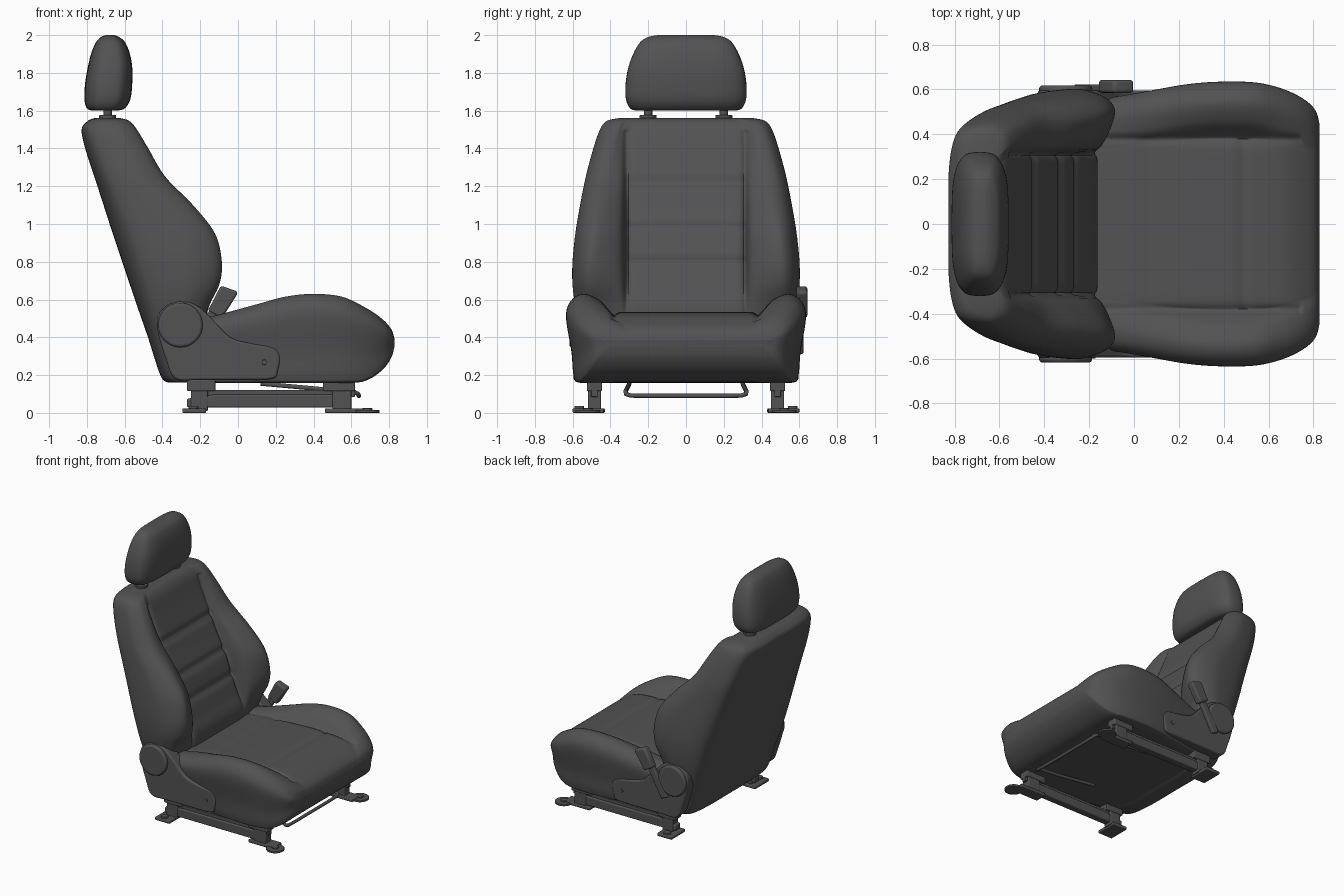
import bpy, bmesh, math
from mathutils import Vector

if "Cube" in bpy.data.objects:
    bpy.data.objects.remove(bpy.data.objects["Cube"])

mat = bpy.data.materials.new("charcoal")
mat.diffuse_color = (0.085, 0.085, 0.088, 1)
mat.use_nodes = True
mat.node_tree.nodes["Principled BSDF"].inputs["Base Color"].default_value = mat.diffuse_color


def finish(name, bm, bevel=0, angle=40):
    """Turn a bmesh into a smooth-shaded object."""
    bmesh.ops.recalc_face_normals(bm, faces=bm.faces)
    me = bpy.data.meshes.new(name)
    bm.to_mesh(me)
    bm.free()
    ob = bpy.data.objects.new(name, me)
    bpy.context.collection.objects.link(ob)
    me.materials.append(mat)
    bpy.ops.object.select_all(action='DESELECT')
    ob.select_set(True)
    bpy.context.view_layer.objects.active = ob
    bpy.ops.object.shade_smooth_by_angle(angle=math.radians(angle))
    if bevel:
        m = ob.modifiers.new("bevel", 'BEVEL')
        m.width, m.segments, m.limit_method = bevel, 3, 'ANGLE'
    return ob


def spline(pts, n, closed):
    """Catmull-Rom samples through the points."""
    c, out = len(pts), []
    get = (lambda i: pts[i % c]) if closed else (lambda i: pts[max(0, min(c - 1, i))])
    for i in range(c if closed else c - 1):
        a, b, d, e = (get(i + k) for k in (-1, 0, 1, 2))
        for k in range(n):
            t = k / n
            out.append(0.5 * (2 * b + (d - a) * t + (2 * a - 5 * b + 4 * d - e) * t * t
                              + (3 * b - a - 3 * d + e) * t ** 3))
    return out if closed else out + [pts[-1]]


def mirror_ring(half):
    return half + [Vector((p.x, -p.y, p.z)) for p in half[-2:0:-1]]


def loft(name, rings, nu, nv, dent=None):
    """Smooth skin through closed rings, with capped ends."""
    rings = [spline(r, nu, True) for r in rings]
    cols = [spline(list(c), nv, False) for c in zip(*rings)]
    bm = bmesh.new()
    grid = [[bm.verts.new(dent(p) if dent else p) for p in row] for row in zip(*cols)]
    m = len(grid[0])
    for r, s in zip(grid, grid[1:]):
        for i in range(m):
            j = (i + 1) % m
            bm.faces.new((r[i], r[j], s[j], s[i]))
    bm.faces.new(grid[0])
    bm.faces.new(grid[-1])
    return finish(name, bm, angle=60)


def prism(name, outline, y0, y1, bevel=0.008, smooth=0):
    """Side outline in x, z extruded along y."""
    pts = [Vector((x, y0, z)) for x, z in outline]
    if smooth:
        pts = spline(pts, smooth, True)
    bm = bmesh.new()
    a = [bm.verts.new(p) for p in pts]
    b = [bm.verts.new((p.x, y1, p.z)) for p in pts]
    bm.faces.new(a)
    bm.faces.new(b)
    for i in range(len(a)):
        j = (i + 1) % len(a)
        bm.faces.new((a[i], a[j], b[j], b[i]))
    return finish(name, bm, bevel)


def box(name, x0, x1, y0, y1, z0, z1, bevel=0.006):
    return prism(name, [(x0, z0), (x1, z0), (x1, z1), (x0, z1)], y0, y1, bevel)


def disc(name, x, z, r, y0, y1, bevel=0.01):
    ring = [(x + r * math.cos(k * math.pi / 20), z + r * math.sin(k * math.pi / 20)) for k in range(40)]
    return prism(name, ring, y0, y1, bevel)


def post(name, x, y, r, z0, z1, bevel=0.004):
    bm = bmesh.new()
    bmesh.ops.create_cone(bm, cap_ends=True, segments=24, radius1=r, radius2=r, depth=z1 - z0)
    bmesh.ops.translate(bm, verts=bm.verts, vec=(x, y, (z0 + z1) / 2))
    return finish(name, bm, bevel)


def groove(d, width=0.016):
    return math.exp(-(d / width) ** 2)


# Backrest: z, back x, centre front x, bolster front x, half width
def back_ring(z, xb, xc, xf, w):
    d = xf - xb
    yi = min(0.32, 0.68 * w)
    half = [(xb, 0), (xb, .5 * w), (xb + .08 * d, .82 * w), (xb + .25 * d, .95 * w),
            (xb + .6 * d, w), (xf - .2 * d, .98 * w), (xf - .04 * d, .91 * w),
            (xf, .8 * w), (xc + .6 * (xf - xc), yi + .03), (xc, yi - .01),
            (xc, yi - .05), (xc, 0)]
    return mirror_ring([Vector((x, y, z)) for x, y in half])


def back_dent(p):
    if p.x > -0.83 + (1.47 - p.z) * 0.328 + 0.12 and p.z < 1.5:
        if abs(p.y) < 0.32:
            p.x -= 0.016 * max(groove(p.z - g, 0.02) for g in (1.22, 0.98, 0.8))
        p.x -= 0.012 * groove(abs(p.y) - 0.315)
    return p


back = [(.16, -.37, -.24, -.24, .48), (.2, -.41, -.2, -.2, .52), (.4, -.475, -.17, -.2, .555),
        (.56, -.53, -.165, -.155, .585), (.68, -.57, -.21, -.1, .6), (.8, -.61, -.255, -.088, .6),
        (.95, -.66, -.31, -.125, .585), (1.1, -.709, -.385, -.24, .56), (1.25, -.758, -.455, -.385, .53),
        (1.4, -.807, -.52, -.475, .49), (1.5, -.826, -.56, -.535, .455),
        (1.545, -.795, -.595, -.575, .42), (1.56, -.76, -.63, -.62, .36)]
loft("backrest", [back_ring(*k) for k in back], 6, 8, back_dent)


# Seat cushion: x, bottom z, centre top z, bolster top z, half width
def seat_ring(x, zb, zc, zt, w):
    h = zt - zb
    half = [(0, zb), (.6 * w, zb), (.88 * w, zb), (.935 * w, zb + .07 * h), (.955 * w, zb + .35 * h),
            (w, zb + .75 * h), (.955 * w, zt - .07 * h), (.85 * w, zt),
            (.72 * w, zc + .65 * (zt - zc)), (.62 * w, zc), (.52 * w, zc), (0, zc)]
    return mirror_ring([Vector((x, y, z)) for y, z in half])


def seat_dent(p):
    if p.z > 0.4 and p.x < 0.75:
        p.z -= 0.012 * groove(abs(p.y) - 0.38)
        if abs(p.y) < 0.38:
            p.z -= 0.012 * groove(p.x - 0.49, 0.02) + 0.008 * groove(p.x - 0.06, 0.02)
    return p


seat = [(-.36, .2, .4, .4, .5), (-.3, .165, .46, .47, .54), (-.1, .16, .5, .52, .565),
        (.1, .16, .52, .575, .6), (.25, .16, .53, .615, .625), (.4, .16, .535, .63, .635),
        (.55, .16, .53, .615, .63), (.67, .17, .515, .56, .6), (.76, .225, .475, .5, .555),
        (.81, .29, .435, .445, .505), (.828, .35, .39, .395, .44)]
loft("seat_cushion", [seat_ring(*k) for k in seat], 6, 8, seat_dent)


# Headrest: z, back x, front x, half width
def head_ring(z, x0, x1, w):
    ring = []
    for k in range(24):
        c, s = math.cos(k * math.pi / 12), math.sin(k * math.pi / 12)
        ring.append(Vector(((x0 + x1) / 2 + (x1 - x0) / 2 * math.copysign(abs(c) ** .65, c),
                            w * math.copysign(abs(s) ** .6, s), z)))
    return ring


head = [(1.6, -.77, -.64, .26), (1.612, -.8, -.6, .295), (1.66, -.813, -.57, .318), (1.74, -.81, -.56, .32),
        (1.83, -.795, -.56, .305), (1.91, -.775, -.575, .275), (1.965, -.75, -.6, .24),
        (1.99, -.725, -.63, .2), (2.0, -.7, -.655, .15)]
loft("headrest", [head_ring(*k) for k in head], 3, 6)

for s, side in ((-1, "right"), (1, "left")):
    # Headrest supports
    post(f"headrest_post_{side}", -.69, s * .2, .022, 1.5, 1.66)
    post(f"headrest_collar_{side}", -.69, s * .2, .045, 1.53, 1.577)

    # Recliner trim, hub and screw
    prism(f"side_cover_{side}",
          [(-.43, .46), (-.4, .55), (-.31, .59), (-.22, .57), (-.14, .5), (-.04, .4), (.08, .365),
           (.19, .345), (.222, .3), (.21, .22), (.18, .18), (.0, .175), (-.2, .175), (-.33, .18), (-.38, .28)],
          s * .5, s * .595, .012, 4)
    disc(f"recliner_hub_{side}", -.305, .465, .118, s * .55, s * .618, .014)
    disc(f"cover_screw_{side}", .14, .268, .014, s * .58, s * .6, .003)

    # Sliding rails and floor mounts
    prism(f"lower_rail_{side}", [(-.27, .03), (-.1, .028), (.5, .028), (.6, .03), (.6, .08),
                                 (.5, .098), (-.12, .098), (-.27, .075)], s * .455, s * .515)
    box(f"upper_rail_{side}", -.22, .62, s * .468, s * .502, .085, .122, .004)
    box(f"rear_bracket_{side}", -.27, -.12, s * .445, s * .525, .115, .175)
    box(f"front_bracket_{side}", .45, .62, s * .445, s * .525, .115, .175)
    box(f"rear_riser_{side}", -.25, -.16, s * .45, s * .52, .01, .12)
    box(f"front_riser_{side}", .5, .6, s * .45, s * .52, .01, .12)
    box(f"rear_foot_{side}", -.295, -.17, s * .43, s * .6, 0, .024)
    box(f"front_foot_{side}", .46, .68, s * .435, s * .53, 0, .024)
    post(f"front_foot_pad_{side}", .685, s * .52, .065, 0, .016)
    post(f"front_bolt_{side}", .685, s * .52, .026, .01, .026)
    post(f"rear_bolt_{side}", -.235, s * .565, .026, .01, .036)

# Recliner lever on the left side
prism("lever_arm", [(-.27, .33), (-.22, .31), (-.08, .56), (-.13, .58)], .59, .622, .008)
prism("lever_handle", [(-.16, .54), (-.085, .5), (.0, .635), (-.01, .645), (-.085, .672), (-.095, .665)],
      .585, .642, .012)

# Slide release bar under the cushion
cu = bpy.data.curves.new("release_bar", 'CURVE')
cu.dimensions, cu.bevel_depth, cu.bevel_resolution = '3D', .012, 3
half = [(.12, .3, .155), (.45, .315, .125), (.61, .32, .115), (.635, .318, .1), (.64, .295, .092), (.64, .2, .09)]
path = half + [(x, -y, z) for x, y, z in reversed(half)]
sp = cu.splines.new('POLY')
sp.points.add(len(path) - 1)
for pt, co in zip(sp.points, path):
    pt.co = (*co, 1)
bar = bpy.data.objects.new("release_bar", cu)
bpy.context.collection.objects.link(bar)
cu.materials.append(mat)
